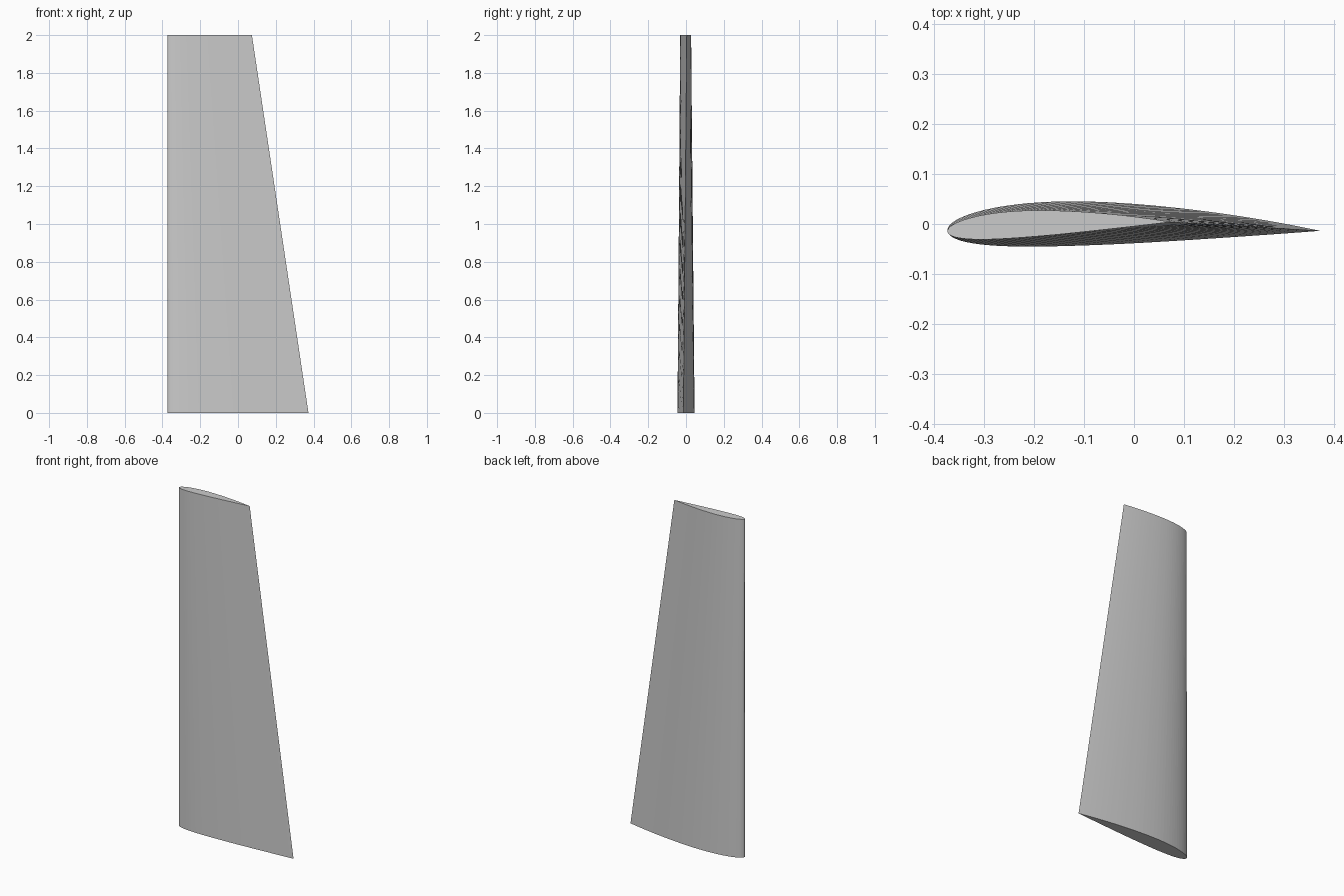
import bpy, bmesh, math

cube = bpy.data.objects.get("Cube")
if cube:
    bpy.data.objects.remove(cube, do_unlink=True)

SEGMENTS = 48
THICKNESS, CAMBER, CAMBER_POS = 0.12, 0.02, 0.4


def foil_point(t, side):
    """Point on a unit-chord cambered aerofoil; side is 1 (upper) or -1 (lower)."""
    half = 5 * THICKNESS * (0.2969 * math.sqrt(t) - 0.126 * t - 0.3516 * t**2
                            + 0.2843 * t**3 - 0.1036 * t**4)
    p = CAMBER_POS
    k = CAMBER / (p**2 if t < p else (1 - p)**2)
    base = 0 if t < p else 1 - 2 * p
    line = k * (base + 2 * p * t - t * t)
    slope = math.atan(2 * k * (p - t))
    return t - side * half * math.sin(slope), line + side * half * math.cos(slope)


def section(bm, chord, lead_y, twist, z):
    """Closed ring of vertices, from trailing edge over the top and back below."""
    ts = [(1 - math.cos(math.pi * i / SEGMENTS)) / 2 for i in range(SEGMENTS + 1)]
    outline = [foil_point(t, 1) for t in reversed(ts)]
    outline += [foil_point(t, -1) for t in ts[1:-1]]
    c, s = math.cos(twist), math.sin(twist)
    return [bm.verts.new((-0.374 + chord * (u * c - v * s),
                          lead_y + chord * (u * s + v * c), z)) for u, v in outline]


# Tapered, slightly twisted blade between root and tip sections
bm = bmesh.new()
root = section(bm, 0.747, -0.0137, 0, 0)
tip = section(bm, 0.448, -0.0155, math.radians(2.5), 2)
count = len(root)
for i in range(count):
    j = (i + 1) % count
    bm.faces.new((root[i], root[j], tip[j], tip[i]))

# End caps
bm.faces.new(tip)
bm.faces.new(root[::-1])
bmesh.ops.recalc_face_normals(bm, faces=bm.faces)

mesh = bpy.data.meshes.new("wing_blade")
bm.to_mesh(mesh)
bm.free()
blade = bpy.data.objects.new("wing_blade", mesh)
bpy.context.collection.objects.link(blade)

# Plain grey finish
grey = bpy.data.materials.new("light_grey")
grey.use_nodes = True
colour = (0.6, 0.6, 0.6, 1)
grey.diffuse_color = colour
grey.node_tree.nodes["Principled BSDF"].inputs["Base Color"].default_value = colour
mesh.materials.append(grey)
